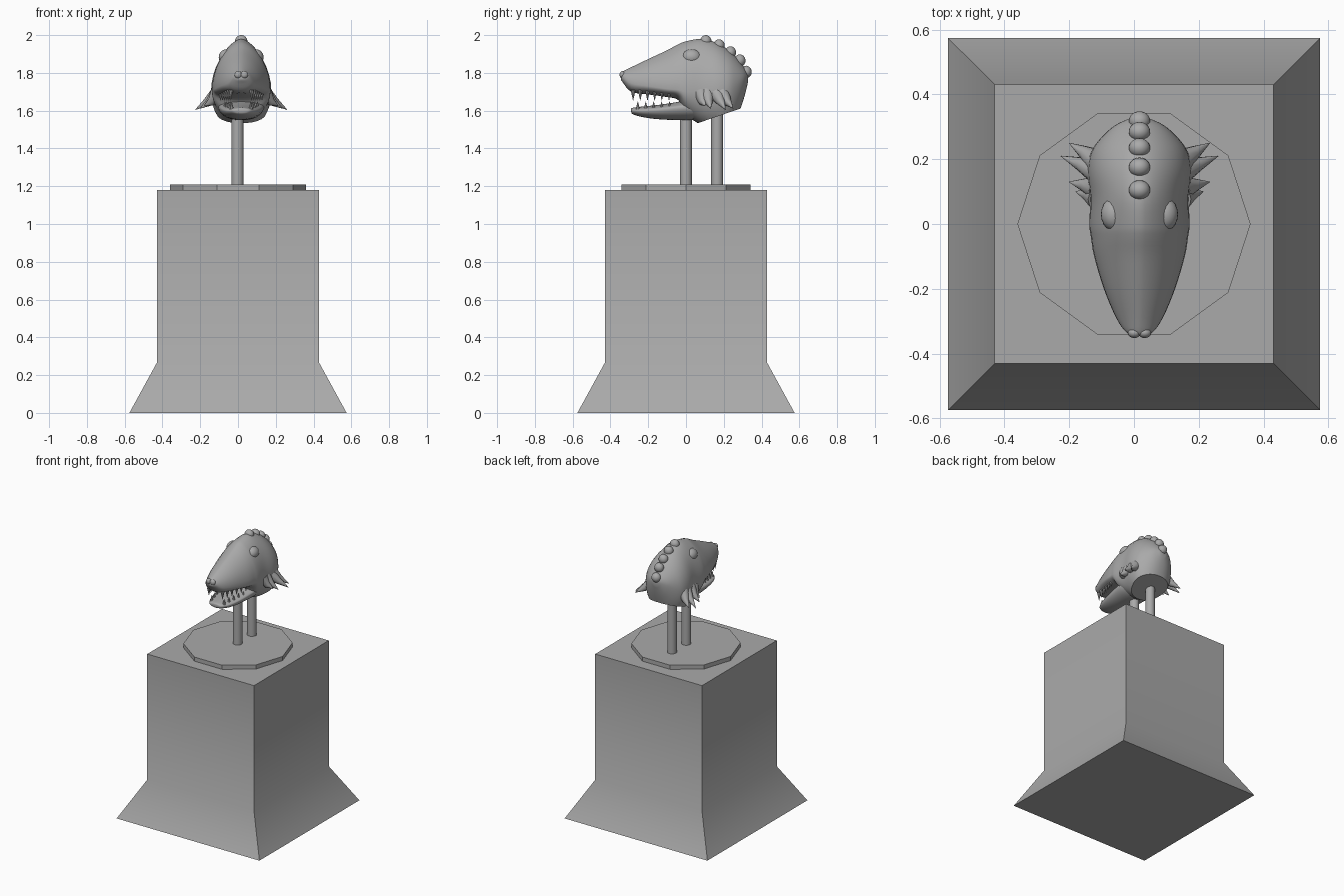
import bpy, bmesh, math
from mathutils import Vector

cube = bpy.data.objects.get("Cube")
if cube:
    bpy.data.objects.remove(cube)

grey = bpy.data.materials.new("plain_grey")
grey.use_nodes = True
grey.diffuse_color = (0.4, 0.4, 0.4, 1)
grey.node_tree.nodes["Principled BSDF"].inputs["Base Color"].default_value = (0.4, 0.4, 0.4, 1)

CX = 0.017  # the head sits slightly off the pedestal centre


def finish(name, bm, angle=30):
    bmesh.ops.recalc_face_normals(bm, faces=bm.faces)
    mesh = bpy.data.meshes.new(name)
    bm.to_mesh(mesh)
    bm.free()
    mesh.materials.append(grey)
    obj = bpy.data.objects.new(name, mesh)
    bpy.context.collection.objects.link(obj)
    bpy.ops.object.select_all(action="DESELECT")
    obj.select_set(True)
    bpy.context.view_layer.objects.active = obj
    bpy.ops.object.shade_smooth_by_angle(angle=math.radians(angle))
    return obj


def skin(bm, rings):
    """Bridge a list of equal point rings and cap both ends."""
    loops = [[bm.verts.new(p) for p in ring] for ring in rings]
    n = len(loops[0])
    for a, b in zip(loops, loops[1:]):
        for i in range(n):
            j = (i + 1) % n
            bm.faces.new((a[i], a[j], b[j], b[i]))
    bm.faces.new(loops[0])
    bm.faces.new(loops[-1])


def prism(name, sides, profile, x=0, y=0, turn=0):
    bm = bmesh.new()
    angles = [turn + math.tau * i / sides for i in range(sides)]
    skin(bm, [[(x + r * math.cos(a), y + r * math.sin(a), z) for a in angles]
              for r, z in profile])
    return finish(name, bm)


def smooth_path(points, steps=4):
    """Catmull-Rom interpolation of tuples."""
    pts = [Vector(p) for p in points]
    out = []
    for i in range(len(pts) - 1):
        p0, p1, p2 = pts[max(i - 1, 0)], pts[i], pts[i + 1]
        p3 = pts[min(i + 2, len(pts) - 1)]
        for s in range(steps):
            t = s / steps
            out.append(p1 + (p2 - p0) * (t / 2) + (2 * p0 - 5 * p1 + 4 * p2 - p3) * (t * t / 2)
                       + (3 * p1 - p0 - 3 * p2 + p3) * (t ** 3 / 2))
    return out + [pts[-1]]


def body(stations, sides=36):
    """Loft sections of (y, half width, bottom, widest height, top)."""
    bm = bmesh.new()
    rings = []
    for y, w, low, mid, top in smooth_path(stations):
        ring = []
        for i in range(sides):
            a = math.tau * i / sides
            c, s = math.cos(a), math.sin(a)
            power = 1.25 if s > 0 else 0.9
            x = w * math.copysign(abs(c) ** power, c)
            ring.append((CX + x, y, mid + s * ((top - mid) if s > 0 else (mid - low))))
        rings.append(ring)
    skin(bm, rings)
    return bm


def spike(bm, points, radii, sides=10):
    """Tapered horn through a few points."""
    pts = [Vector(p) for p in points]
    rings = []
    for i, (p, r) in enumerate(zip(pts, radii)):
        d = pts[min(i + 1, len(pts) - 1)] - pts[max(i - 1, 0)]
        q = d.to_track_quat("Z", "Y")
        rings.append([p + q @ Vector((r * math.cos(math.tau * k / sides),
                                      r * math.sin(math.tau * k / sides), 0))
                      for k in range(sides)])
    skin(bm, rings)


def ball(name, center, size):
    bm = bmesh.new()
    bmesh.ops.create_uvsphere(bm, u_segments=20, v_segments=12, radius=1)
    bmesh.ops.scale(bm, vec=size, verts=bm.verts)
    bmesh.ops.translate(bm, vec=center, verts=bm.verts)
    return finish(name, bm, 60)


# Stand
r2 = math.sqrt(2)
prism("pedestal", 4, [(0.575 * r2, 0), (0.43 * r2, 0.265), (0.43 * r2, 1.18)], turn=math.pi / 4)
prism("base_disc", 10, [(0.36, 1.18), (0.36, 1.21)])
for label, y in (("front", 0), ("back", 0.165)):
    prism(label + "_support_rod", 16, [(0.032, 1.2), (0.032, 1.63)], x=-0.003, y=y)

# Skull and upper jaw, with the neck cut flat
skull = body([
    (-0.345, 0.012, 1.765, 1.78, 1.795), (-0.335, 0.04, 1.75, 1.775, 1.808),
    (-0.29, 0.072, 1.70, 1.745, 1.83), (-0.2, 0.11, 1.686, 1.73, 1.873),
    (-0.1, 0.14, 1.672, 1.715, 1.92), (-0.04, 0.15, 1.655, 1.71, 1.952),
    (0, 0.155, 1.58, 1.70, 1.967), (0.08, 0.152, 1.525, 1.70, 1.98),
    (0.16, 0.16, 1.5, 1.70, 1.96), (0.22, 0.15, 1.5, 1.71, 1.925),
    (0.265, 0.12, 1.55, 1.73, 1.885), (0.305, 0.075, 1.66, 1.76, 1.835),
    (0.328, 0.025, 1.75, 1.775, 1.80)])
cut = bmesh.ops.bisect_plane(skull, geom=skull.verts[:] + skull.edges[:] + skull.faces[:],
                             plane_co=(0, 0.08, 1.54), plane_no=(0, 0.065, -0.19),
                             clear_outer=True)
rim = [e for e in cut["geom_cut"] if isinstance(e, bmesh.types.BMEdge)]
bmesh.ops.holes_fill(skull, edges=rim)
finish("skull", skull, 45)

# Lower jaw
finish("lower_jaw", body([
    (-0.29, 0.02, 1.592, 1.60, 1.61), (-0.28, 0.05, 1.58, 1.60, 1.616),
    (-0.23, 0.08, 1.566, 1.60, 1.622), (-0.15, 0.10, 1.555, 1.605, 1.63),
    (-0.05, 0.115, 1.55, 1.615, 1.645), (0.03, 0.12, 1.55, 1.62, 1.66),
    (0.1, 0.10, 1.56, 1.61, 1.65)]), 45)

# Teeth along both jaws
upper, lower = bmesh.new(), bmesh.new()
for side in (-1, 1):
    for i in range(6):
        y = -0.28 + 0.038 * i
        x = CX + side * (0.055 + 0.011 * i)
        spike(upper, [(x, y, 1.71), (x, y, 1.655)], [0.013, 0.001], 8)
    for i in range(5):
        y = -0.255 + 0.042 * i
        x = CX + side * (0.05 + 0.009 * i)
        spike(lower, [(x, y, 1.60), (x, y, 1.648)], [0.013, 0.001], 8)
finish("upper_teeth", upper)
finish("lower_teeth", lower)

# Eyes, nostrils and cheek frills, mirrored
for side, label in ((1, "left"), (-1, "right")):
    ball(label + "_eye", (CX + side * 0.077, 0.03, 1.883), (0.042, 0.052, 0.042))
    ball(label + "_nostril", (CX + side * 0.016, -0.336, 1.79), (0.02, 0.016, 0.02))
    frill = bmesh.new()
    for reach, y, tip_y, z in ((0.197, 0.08, 0.10, 1.625), (0.217, 0.11, 0.13, 1.612),
                               (0.243, 0.16, 0.21, 1.605), (0.217, 0.19, 0.25, 1.612)):
        spike(frill, [(CX + side * 0.125, y, 1.69),
                      (CX + side * (0.12 + reach) / 2, (y + tip_y) / 2, 1.645),
                      (CX + side * reach, tip_y, z)], [0.042, 0.022, 0.001])
    finish(label + "_cheek_frill", frill, 60)

# Row of bumps over the crown
for i, (y, z) in enumerate(((0.105, 1.967), (0.175, 1.945), (0.235, 1.908),
                            (0.285, 1.865), (0.318, 1.805))):
    ball("crest_bump_%d" % (i + 1), (CX, y, z), (0.033, 0.03, 0.033))
